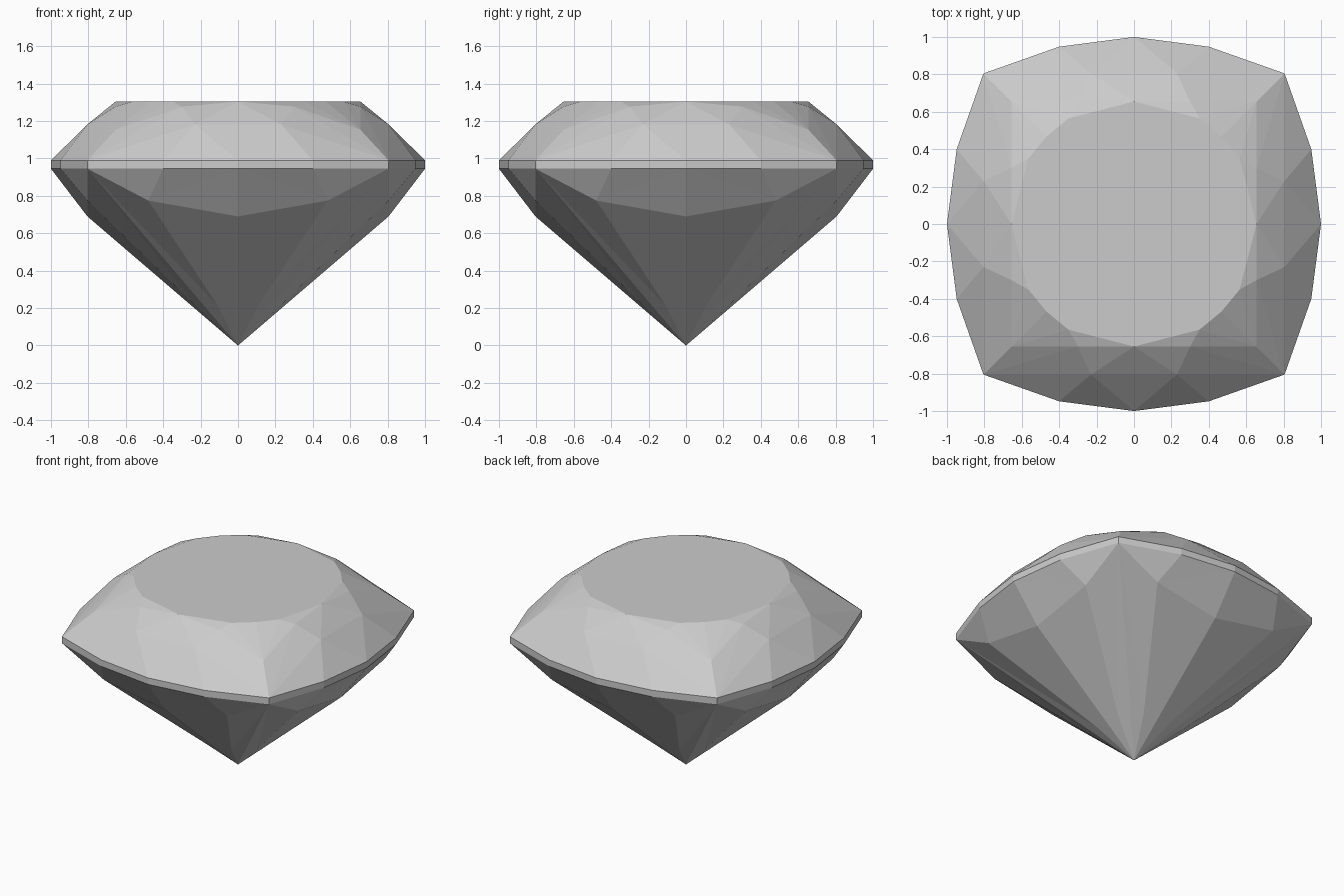
import bpy
import bmesh
from math import pi, radians
from mathutils import Matrix, Vector

cube = bpy.data.objects.get("Cube")
if cube:
    bpy.data.objects.remove(cube, do_unlink=True)

grey = bpy.data.materials.new("gem_grey")
grey.use_nodes = True
colour = (0.6, 0.6, 0.6, 1)
grey.diffuse_color = colour
grey.node_tree.nodes["Principled BSDF"].inputs["Base Color"].default_value = colour

# Heights of the flat top and the two edges of the girdle
TOP, UPPER, LOWER = 1.304, 0.99, 0.945
RIM = {"mid": (0, -1), "side": (0.4, -0.948), "corner": (0.805, -0.805)}
CENTRE = Vector((0, 0, 0.85))


def ring(z):
    return {name: Vector((x, y, z)) for name, (x, y) in RIM.items()}


def build(name, points, facets):
    """Mirror and turn the facets of one eighth into a full gem part."""
    bm = bmesh.new()
    for turn in range(4):
        rotation = Matrix.Rotation(turn * pi / 2, 3, "Z")
        for side in (1, -1):
            place = rotation @ Matrix.Diagonal((side, 1, 1))
            for facet in facets:
                corners = [place @ Vector(points[key]) for key in facet.split()]
                bm.faces.new([bm.verts.new(c) for c in corners])
    bmesh.ops.remove_doubles(bm, verts=bm.verts, dist=0.0005)
    for face in bm.faces:
        face.normal_update()
        if face.normal.dot(face.calc_center_median() - CENTRE) < 0:
            face.normal_flip()
    # Join coplanar pieces into single facets
    bmesh.ops.dissolve_limit(bm, angle_limit=radians(0.3),
                             verts=bm.verts, edges=bm.edges)
    mesh = bpy.data.meshes.new(name)
    bm.to_mesh(mesh)
    bm.free()
    mesh.materials.append(grey)
    bpy.context.collection.objects.link(bpy.data.objects.new(name, mesh))


# Crown: flat table, star facets, main facets and upper girdle facets
crown = ring(UPPER)
crown.update(
    hub=(0, 0, TOP),
    table_mid=(0, -0.655, TOP),
    table_side=(0.35, -0.565, TOP),
    table_corner=(0.468, -0.468, TOP),
    star=(0.3, -0.655, 1.277),
    main=(0.23, -0.805, 1.182),
    main_mid=(0, -0.805, 1.182),
    ridge=(0.655, -0.655, 1.153),
)
build("crown", crown, [
    "hub table_mid table_side", "hub table_side table_corner",
    "table_mid star table_side", "table_side star ridge",
    "table_side ridge table_corner", "table_mid main_mid main",
    "table_mid main star", "star main corner", "star corner ridge",
    "main_mid mid main", "main mid side", "main side corner",
])

# Girdle: thin upright band around the widest outline
girdle = {"top_" + k: v for k, v in ring(UPPER).items()}
girdle.update({"low_" + k: v for k, v in ring(LOWER).items()})
build("girdle", girdle, [
    "top_mid low_mid low_side top_side",
    "top_side low_side low_corner top_corner",
])

# Pavilion: lower girdle facets and long facets meeting at the tip
pavilion = ring(LOWER)
pavilion.update(
    tip=(0, 0, 0),
    keel=(0, -0.805, 0.69),
    shoulder=(0.48, -0.805, 0.775),
    waist=(0.105, -0.222, 0.209),
)
build("pavilion", pavilion, [
    "mid side shoulder", "mid shoulder keel", "side corner shoulder",
    "keel shoulder waist", "keel waist tip",
    "shoulder corner waist", "corner tip waist",
])
